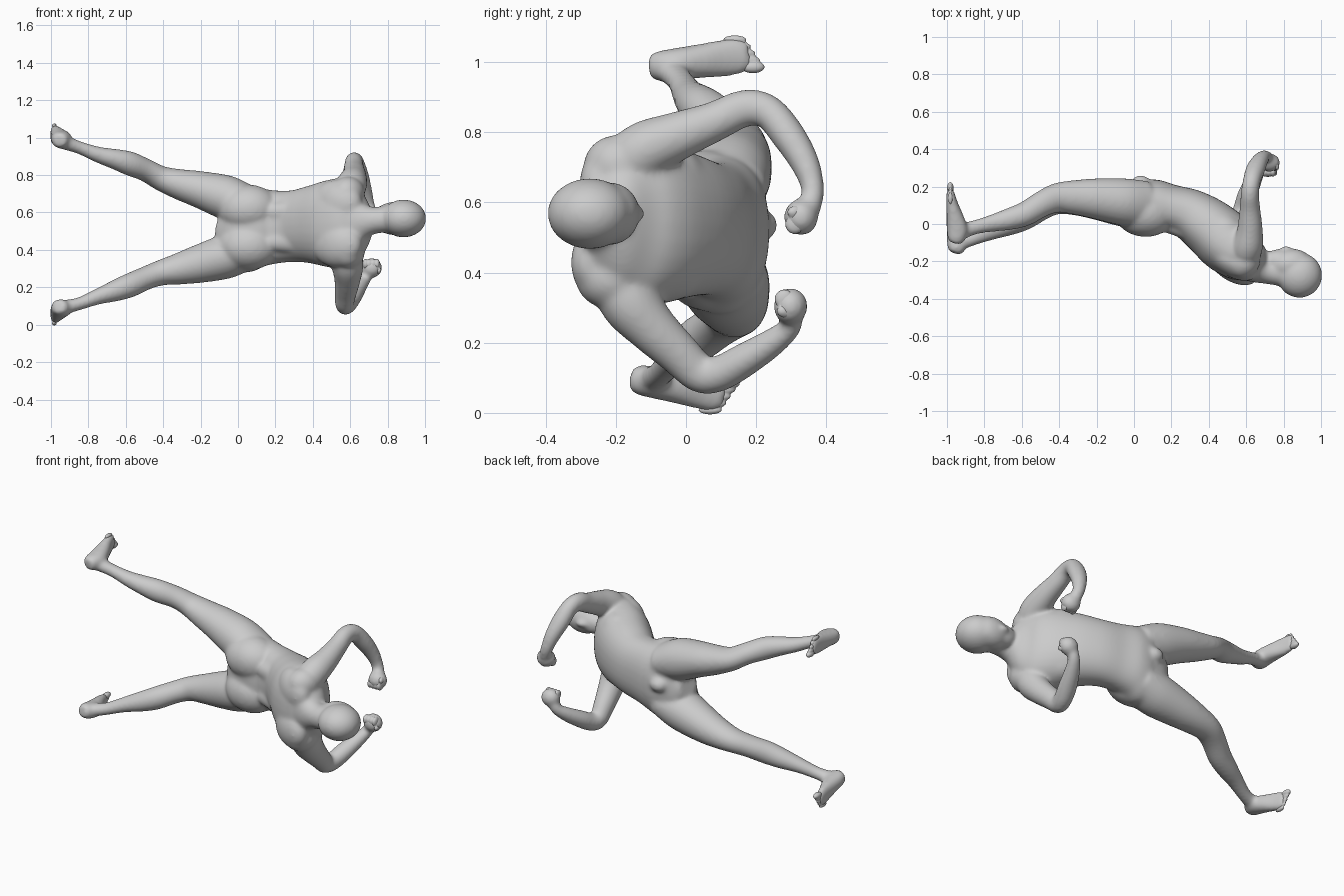
import bpy, bmesh, math
from mathutils import Vector, Matrix

cube = bpy.data.objects.get("Cube")
if cube:
    bpy.data.objects.remove(cube, do_unlink=True)

skin = bpy.data.materials.new("pale grey")
skin.use_nodes = True
GREY = (0.6, 0.6, 0.6, 1)
skin.diffuse_color = GREY
skin.node_tree.nodes["Principled BSDF"].inputs["Base Color"].default_value = GREY
skin.node_tree.nodes["Principled BSDF"].inputs["Roughness"].default_value = 0.7


def spline(pts, steps=4):
    """Catmull-Rom through stations of (x, y, z, half width, half depth)."""
    p = [pts[0]] + list(pts) + [pts[-1]]
    out = []
    for i in range(1, len(p) - 2):
        a, b, c, d = p[i - 1:i + 3]
        for s in range(steps):
            t = s / steps
            out.append([0.5 * (2 * B + (C - A) * t + (2 * A - 5 * B + 4 * C - D) * t * t
                        + (3 * B - A - 3 * C + D) * t ** 3)
                        for A, B, C, D in zip(a, b, c, d)])
    return out + [list(pts[-1])]


def loft(bm, stations, ref, n=24, power=1.0):
    """Closed tube of elliptical sections; half width runs along ref."""
    st = spline(stations)
    pos = [Vector(s[:3]) for s in st]
    rings = []
    for i, s in enumerate(st):
        t = (pos[min(i + 1, len(st) - 1)] - pos[max(i - 1, 0)]).normalized()
        u = (Vector(ref) - t * t.dot(Vector(ref))).normalized()
        v = t.cross(u)
        ring = []
        for k in range(n):
            c, q = math.cos(math.tau * k / n), math.sin(math.tau * k / n)
            c = math.copysign(abs(c) ** power, c)
            q = math.copysign(abs(q) ** power, q)
            ring.append(bm.verts.new(pos[i] + u * (c * s[3]) + v * (q * s[4])))
        rings.append(ring)
    for r0, r1 in zip(rings, rings[1:]):
        for k in range(n):
            bm.faces.new((r0[k], r0[(k + 1) % n], r1[(k + 1) % n], r1[k]))
    bm.faces.new(rings[0][::-1])
    bm.faces.new(rings[-1])


def ball(bm, center, radii, turn=0.0):
    m = (Matrix.Translation(center) @ Matrix.Rotation(math.radians(turn), 4, 'Z')
         @ Matrix.Diagonal((*radii, 1)))
    bmesh.ops.create_icosphere(bm, subdivisions=3, radius=1, matrix=m)


def fuse(bm, name, voxel, rounds):
    """Weld the overlapping volumes into one smooth skin."""
    bmesh.ops.recalc_face_normals(bm, faces=bm.faces[:])
    mesh = bpy.data.meshes.new(name)
    bm.to_mesh(mesh)
    bm.free()
    mesh.materials.append(skin)
    ob = bpy.data.objects.new(name, mesh)
    bpy.context.scene.collection.objects.link(ob)
    remesh = ob.modifiers.new("fuse", 'REMESH')
    remesh.mode = 'VOXEL'
    remesh.voxel_size = voxel
    soften = ob.modifiers.new("soften", 'SMOOTH')
    soften.factor = 0.5
    soften.iterations = rounds
    skinned = bpy.data.meshes.new_from_object(
        ob.evaluated_get(bpy.context.evaluated_depsgraph_get()))
    ob.modifiers.clear()
    ob.data = skinned
    if not skinned.materials:
        skinned.materials.append(skin)
    skinned.polygons.foreach_set("use_smooth", [True] * len(skinned.polygons))
    skinned.update()


X, Z = (1, 0, 0), (0, 0, 1)
body = bmesh.new()

# Trunk from pelvis to collar
loft(body, [(-.105, .13, .525, .05, .06), (-.05, .115, .515, .18, .105),
            (.04, .098, .515, .235, .135), (.12, .095, .52, .212, .142),
            (.20, .083, .523, .196, .127), (.30, .05, .527, .192, .138),
            (.40, -.015, .535, .21, .155), (.50, -.102, .54, .235, .164),
            (.58, -.172, .545, .235, .142), (.65, -.215, .55, .17, .10),
            (.69, -.24, .553, .09, .068)], Z, 32, .9)

# Neck with sloping shoulder muscle
loft(body, [(.58, -.21, .55, .19, .085), (.66, -.235, .553, .115, .08),
            (.72, -.252, .557, .074, .07), (.80, -.262, .565, .072, .072),
            (.86, -.265, .57, .07, .07)], Z)

# Head: skull, face, jaw, brow, nose
ball(body, (.885, -.274, .568), (.122, .122, .102), -20)
ball(body, (.835, -.215, .568), (.115, .083, .09), 8)
ball(body, (.765, -.195, .565), (.08, .06, .065), 10)
ball(body, (.89, -.182, .568), (.05, .035, .068), -15)
ball(body, (.81, -.14, .568), (.035, .024, .022), 12)

# Paired masses of the trunk, the right shoulder drawn further back
for s in (-1, 1):
    lean = .012 * s
    ball(body, (.055, .06, .52 + s * .10), (.165, .13, .13), -6)                # buttocks
    ball(body, (.49, -.04, .54 + s * .095), (.13, .10, .125), -35)              # chest
    ball(body, (.53, -.21 + lean, .54 + s * .11), (.15, .085, .125), -32)       # shoulder blades
    ball(body, (.59, -.21 + lean, .545 + s * .16), (.085, .097, .088), -30)     # shoulder caps
    loft(body, [(.16, .01, .523 + s * .08, .05, .05), (.32, -.055, .525 + s * .08, .065, .05),
                (.45, -.155, .535 + s * .085, .07, .06)], Z)                    # back muscles
ball(body, (.035, .20, .535), (.06, .062, .05))                                 # groin

# Legs: hip to heel
LEGS = [
    [(.06, .10, .64, .10, .13), (-.06, .118, .68, .118, .127), (-.20, .135, .722, .10, .11),
     (-.31, .142, .75, .083, .094), (-.41, .140, .782, .067, .08), (-.49, .108, .825, .061, .07),
     (-.58, .055, .862, .065, .066), (-.66, .028, .886, .055, .06), (-.75, .006, .91, .043, .048),
     (-.84, -.015, .944, .035, .039), (-.91, -.035, .968, .037, .043),
     (-.96, -.05, .982, .038, .045)],
    [(.06, .10, .40, .10, .13), (-.06, .113, .365, .118, .127), (-.20, .13, .327, .104, .108),
     (-.31, .137, .30, .086, .092), (-.41, .130, .278, .069, .079), (-.49, .092, .25, .063, .07),
     (-.58, .035, .21, .065, .066), (-.66, .000, .18, .057, .06), (-.75, -.035, .15, .043, .048),
     (-.84, -.07, .115, .035, .039), (-.91, -.09, .098, .037, .043),
     (-.96, -.10, .092, .038, .045)]]
for leg in LEGS:
    loft(body, leg, Z)

# Feet: heel, instep and ball, soles near x = -1; toes are kept crisp
toes = bmesh.new()
FEET = [((-.10, .985), (.175, 1.02), 1), ((-.153, .098), (.105, .052), -1)]
for (hy, hz), (ty, tz), side in FEET:
    def at(t, x, w, h):
        return (x, hy + (ty - hy) * t, hz + (tz - hz) * t, w, h)
    loft(body, [at(-.01, -.957, .032, .03), at(.07, -.952, .043, .047), at(.25, -.945, .046, .056),
                at(.5, -.957, .049, .046), at(.75, -.972, .054, .032), at(.92, -.98, .052, .024),
                at(1.03, -.982, .038, .018)], Z, 24, .9)
    for k in range(5):
        r = (.018, .0135, .013, .013, .0125)[k]
        ball(toes, (-.982, ty + .016 - .013 * k, tz - side * (.034 - .0195 * k)),
             (r, .034, r))

# Arms: shoulder, bent elbow, wrist
ARMS = [
    [(.57, -.20, .66, .075, .075), (.605, -.13, .742, .083, .083), (.62, -.03, .787, .069, .071),
     (.62, .08, .830, .056, .058), (.62, .165, .868, .049, .054), (.63, .232, .860, .048, .049),
     (.65, .292, .79, .052, .049), (.675, .34, .71, .044, .042), (.697, .362, .635, .036, .033),
     (.715, .35, .585, .036, .036)],
    [(.57, -.20, .42, .075, .075), (.585, -.165, .325, .086, .087), (.585, -.10, .245, .071, .073),
     (.575, -.02, .168, .059, .062), (.57, .04, .112, .051, .056), (.585, .095, .112, .051, .052),
     (.61, .165, .15, .053, .049), (.645, .245, .20, .044, .041), (.675, .295, .242, .035, .033),
     (.695, .302, .28, .034, .034)]]
for arm in ARMS:
    loft(body, arm, X)

# Fists: palm, curled fingers, thumb
fingers = bmesh.new()
for (x, y, z), s in (((.725, .328, .558), -1), ((.715, .298, .304), 1)):
    ball(body, (x, y, z), (.057, .05, .054))
    for k in range(4):
        ball(fingers, (x - .034 + .021 * k, y - .018, z + s * .02), (.015, .028, .029))
    ball(fingers, (x + .032, y - .012, z - s * .014), (.016, .03, .02), 25)

fuse(body, "body", 0.008, 26)
fuse(toes, "toes", 0.004, 4)
fuse(fingers, "fingers", 0.005, 5)
